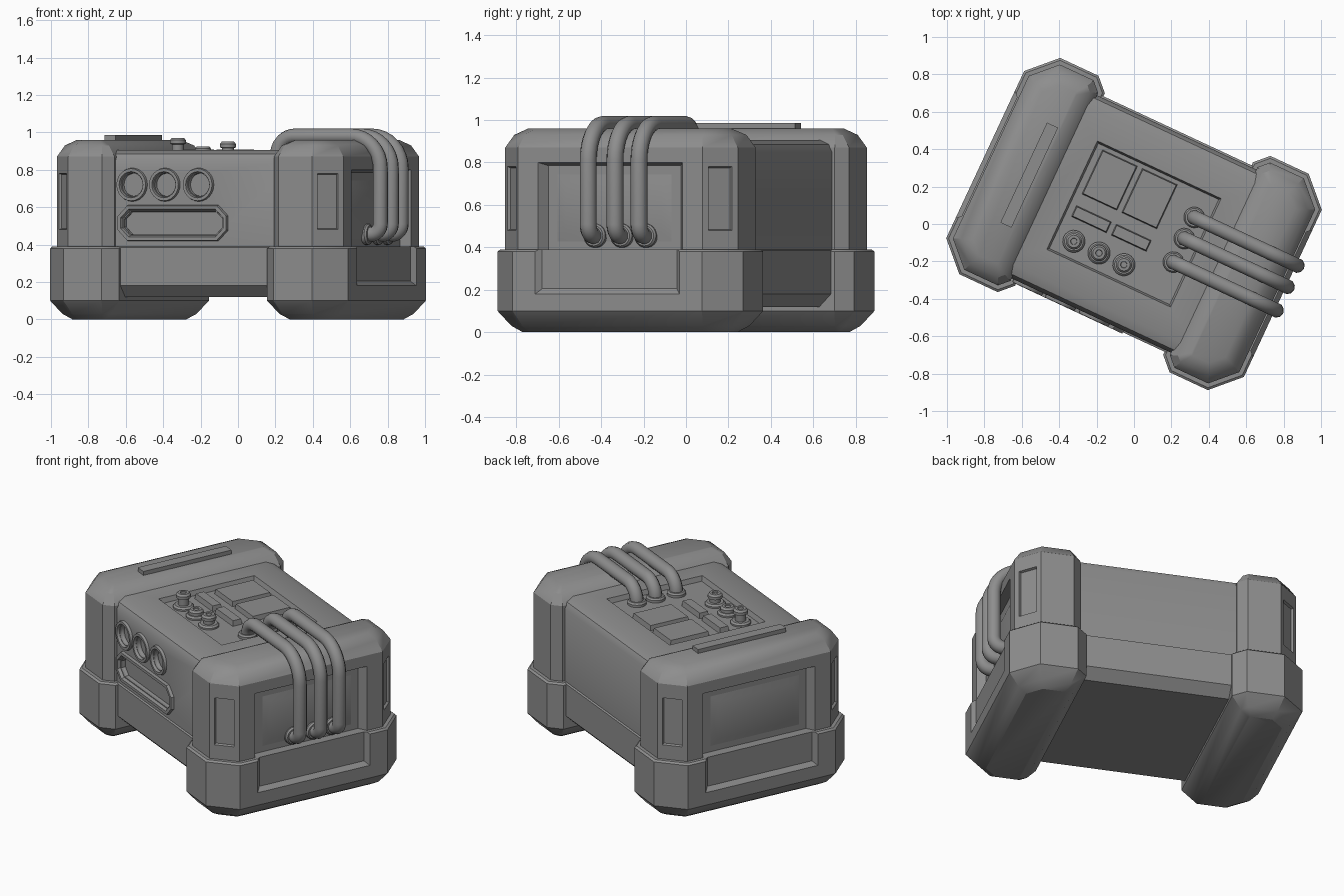
import bpy, bmesh, math
from mathutils import Matrix, Vector

if "Cube" in bpy.data.objects:
    bpy.data.objects.remove(bpy.data.objects["Cube"])

TURN = Matrix.Rotation(math.radians(-25), 4, 'Z')   # whole model stands turned
UP = Matrix.Identity(4)

metal = bpy.data.materials.new("plain grey")
metal.use_nodes = True
GREY = (0.27, 0.27, 0.27, 1)
metal.diffuse_color = GREY
metal.node_tree.nodes["Principled BSDF"].inputs["Base Color"].default_value = GREY


def wall(degrees, pos):
    """Frame on a vertical wall: x along it, y up, z outward."""
    a = math.radians(degrees)
    c, s = math.cos(a), math.sin(a)
    m = Matrix(((-s, 0, c), (c, 0, s), (0, 1, 0))).to_4x4()
    return Matrix.Translation(pos) @ m


def octagon(x0, x1, y0, y1, c0, c1):
    return [(x0 + c0, y0), (x1 - c1, y0), (x1, y0 + c1), (x1, y1 - c1),
            (x1 - c1, y1), (x0 + c0, y1), (x0, y1 - c0), (x0, y0 + c0)]


def circle(r, n=24):
    return [(r * math.cos(math.tau * i / n), r * math.sin(math.tau * i / n)) for i in range(n)]


def end_outline(d):
    """Plan of an end block, inset by d."""
    k = 0.586 * d
    return octagon(0.437 + d, 0.878 - d, d - 0.638, 0.638 - d, max(0.07 - k, 0.01), 0.145 - k)


def loft(bm, m, rings, closed=False):
    """Skin a list of (outline, height); closed joins last ring to first."""
    loops = [[bm.verts.new(m @ Vector((x, y, z))) for x, y in pts] for pts, z in rings]
    pairs = list(zip(loops, loops[1:]))
    if closed:
        pairs.append((loops[-1], loops[0]))
    else:
        bm.faces.new(loops[0])
        bm.faces.new(loops[-1])
    for a, b in pairs:
        for i in range(len(a)):
            j = (i + 1) % len(a)
            bm.faces.new((a[i], a[j], b[j], b[i]))


def block(bm, m, low, high, z0, z1):
    """Tapered box: (width, height) low at z0 and high at z1."""
    rect = lambda s: [(-s[0] / 2, -s[1] / 2), (s[0] / 2, -s[1] / 2),
                      (s[0] / 2, s[1] / 2), (-s[0] / 2, s[1] / 2)]
    loft(bm, m, [(rect(low), z0), (rect(high), z1)])


def recess(bm, m, mouth, floor, depth):
    """Cutter with sloped walls, mouth on the surface."""
    over = [2 * a - b for a, b in zip(mouth, floor)]
    block(bm, m, floor, over, -depth, depth)


def smooth(ob, angle=30):
    bpy.ops.object.select_all(action='DESELECT')
    ob.select_set(True)
    bpy.context.view_layer.objects.active = ob
    bpy.ops.object.shade_smooth_by_angle(angle=math.radians(angle))


def make(name, bm, cutter=None):
    def to_object(label, b):
        bmesh.ops.recalc_face_normals(b, faces=b.faces)
        b.transform(TURN)
        me = bpy.data.meshes.new(label)
        b.to_mesh(me)
        b.free()
        me.materials.append(metal)
        o = bpy.data.objects.new(label, me)
        bpy.context.collection.objects.link(o)
        return o
    ob = to_object(name, bm)
    if cutter:
        tool = to_object(name + "_cutter", cutter)
        tool.hide_render = True
        mod = ob.modifiers.new("recesses", 'BOOLEAN')
        mod.operation, mod.solver, mod.object = 'DIFFERENCE', 'EXACT', tool
        bpy.context.view_layer.objects.active = ob
        bpy.ops.object.modifier_apply(modifier=mod.name)
        bpy.data.objects.remove(tool)
    smooth(ob)
    return ob


FRONT = -0.54
RINGS = (-0.372, -0.179, 0.02)

# Main body with the side openings and the sunken control deck
bm, cut = bmesh.new(), bmesh.new()
half = [(0.49, 0.12), (0.55, 0.18), (0.55, 0.385), (0.54, 0.39), (0.54, 0.85), (0.52, 0.885), (0.47, 0.905)]
loft(bm, wall(0, (0, 0, 0)), [(half + [(-y, z) for y, z in reversed(half)], u) for u in (-0.6, 0.6)])
recess(cut, Matrix.Translation((0, 0, 0.905)), (0.73, 0.64), (0.71, 0.62), 0.03)
for u in RINGS:
    loft(cut, wall(-90, (u, FRONT, 0.72)), [(circle(0.062), -0.03), (circle(0.062), 0.03)])
slot = octagon(-0.29, 0.29, -0.062, 0.062, 0.04, 0.04)
loft(cut, wall(-90, (-0.13, FRONT, 0.515)), [(slot, -0.03), (slot, 0.03)])
make("body", bm, cut)

# Round port rims and the long grip rim
for i, u in enumerate(RINGS):
    bm = bmesh.new()
    loft(bm, wall(-90, (u, FRONT, 0.72)),
         [(circle(r), z) for r, z in ((0.092, -0.01), (0.086, 0.016), (0.07, 0.016), (0.06, -0.02))], True)
    make(f"port_rim_{i + 1}", bm)
bm = bmesh.new()
rim = lambda g: octagon(-0.29 - g, 0.29 + g, -0.062 - g, 0.062 + g, 0.04 + g / 2, 0.04 + g / 2)
loft(bm, wall(-90, (-0.13, FRONT, 0.515)),
     [(rim(g), z) for g, z in ((0.036, -0.01), (0.03, 0.018), (0.012, 0.018), (-0.002, -0.02))], True)
make("grip_rim", bm)

# End blocks: upper shell, lower bumper and window panel on each side
for side, turn in (("left", 0), ("right", 180)):
    spin = Matrix.Rotation(math.radians(turn), 4, 'Z')
    bm, cut = bmesh.new(), bmesh.new()
    loft(bm, spin, [(end_outline(0.033 + d), z) for d, z in
                    ((0, 0.35), (0, 0.87), (0.04, 0.93), (0.1, 0.96))])
    recess(cut, spin @ wall(0, (0.845, 0, 0.585)), (0.75, 0.43), (0.69, 0.40), 0.05)
    for s in (-1, 1):
        recess(cut, spin @ wall(45 * s, (0.782, 0.542 * s, 0.63)), (0.117, 0.30), (0.11, 0.29), 0.014)
    make(side + "_end_shell", bm, cut)

    bm, cut = bmesh.new(), bmesh.new()
    loft(bm, spin, [(end_outline(d), z) for d, z in
                    ((0.11, 0), (0.06, 0.03), (0, 0.1), (0, 0.38), (0.012, 0.39))])
    recess(cut, spin @ wall(0, (0.878, 0, 0.305)), (0.75, 0.25), (0.70, 0.20), 0.025)
    make(side + "_bumper", bm, cut)

    bm = bmesh.new()
    block(bm, spin @ wall(0, (0.795, 0, 0.585)), (0.67, 0.38), (0.5, 0.24), -0.01, 0.012)
    make(side + "_window_panel", bm)

# Strip on the right end block
bm = bmesh.new()
block(bm, Matrix.Translation((-0.618, 0, 0)), (0.065, 0.59), (0.065, 0.59), 0.93, 0.985)
make("top_strip", bm)

# Screens and key plates on the deck
for i, u in enumerate((-0.217, 0.018)):
    for name, v, depth, top in (("screen", 0.158, 0.262, 0.905), ("key_plate", -0.073, 0.066, 0.908)):
        bm = bmesh.new()
        block(bm, Matrix.Translation((u, v, 0)), (0.208, depth), (0.196, depth - 0.012), 0.87, top)
        make(f"{name}_{i + 1}", bm)

# Knobs
for i, (u, top) in enumerate(((-0.252, 0.97), (-0.104, 0.925), (0.043, 0.95))):
    bm = bmesh.new()
    loft(bm, Matrix.Translation((u, -0.22, 0)),
         [(circle(r), z) for r, z in ((0.06, 0.87), (0.06, 0.885), (0.05, 0.895), (0.032, 0.895),
                                      (0.032, top - 0.035), (0.043, top - 0.03), (0.043, top - 0.012),
                                      (0.033, top), (0.018, top), (0.016, top - 0.006))])
    make(f"knob_{i + 1}", bm)


def arc(cu, cz, r, a0, a1, n=8):
    for i in range(n + 1):
        a = math.radians(a0 + (a1 - a0) * i / n)
        yield cu + r * math.cos(a), cz + r * math.sin(a)


# Three pipes running from the deck over the left end, with collars
path = [(0.277, 0.86), *arc(0.377, 0.88, 0.1, 180, 90), *arc(0.715, 0.81, 0.17, 90, 0),
        *arc(0.83, 0.51, 0.055, 0, -90), (0.78, 0.455)]
for i, v in enumerate((0.168, 0.043, -0.096)):
    cu = bpy.data.curves.new(f"pipe_{i + 1}", 'CURVE')
    cu.dimensions = '3D'
    cu.bevel_depth, cu.bevel_resolution = 0.04, 3
    cu.use_fill_caps = True
    line = cu.splines.new('POLY')
    line.points.add(len(path) - 1)
    for p, (u, z) in zip(line.points, path):
        p.co = (u, v, z, 1)
    line.use_smooth = True
    cu.materials.append(metal)
    ob = bpy.data.objects.new(f"pipe_{i + 1}", cu)
    bpy.context.collection.objects.link(ob)
    ob.matrix_world = TURN
    for end, m in (("deck", Matrix.Translation((0.277, v, 0.875))), ("wall", wall(0, (0.8, v, 0.455)))):
        bm = bmesh.new()
        loft(bm, m, [(circle(r), z) for r, z in ((0.056, -0.01), (0.056, 0.015), (0.048, 0.025), (0.03, 0.025))])
        make(f"{end}_collar_{i + 1}", bm)
